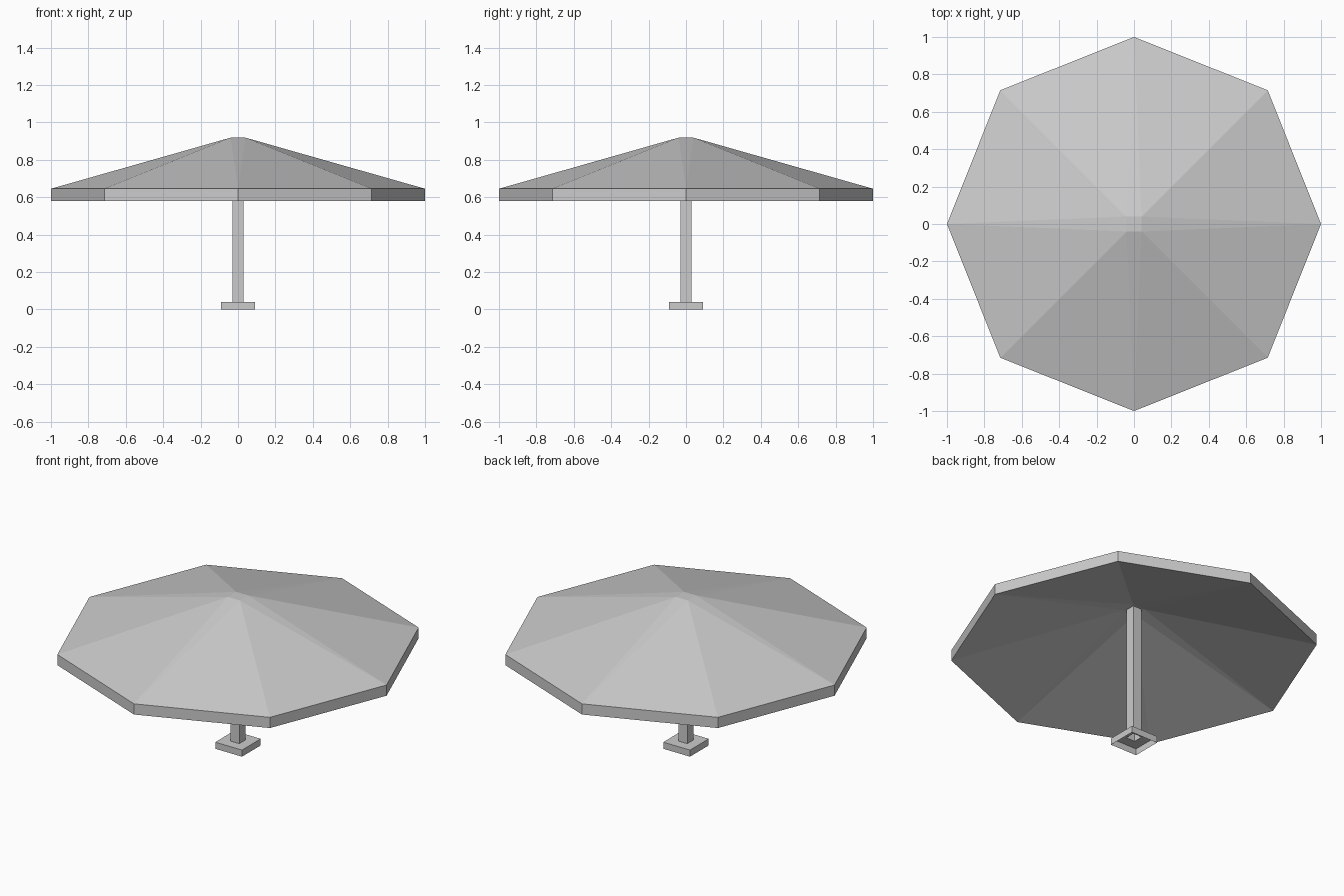
import bpy
import bmesh

cube = bpy.data.objects.get("Cube")
if cube:
    bpy.data.objects.remove(cube)

grey = bpy.data.materials.new("plain_grey")
grey.use_nodes = True
colour = (0.6, 0.6, 0.6, 1)
grey.diffuse_color = colour
grey.node_tree.nodes["Principled BSDF"].inputs["Base Color"].default_value = colour

CORNERS = [(1, 1), (-1, 1), (-1, -1), (1, -1)]


def finish(name, bm):
    mesh = bpy.data.meshes.new(name)
    bm.to_mesh(mesh)
    bm.free()
    mesh.materials.append(grey)
    obj = bpy.data.objects.new(name, mesh)
    bpy.context.collection.objects.link(obj)
    return obj


def square(bm, half, z):
    return [bm.verts.new((x * half, y * half, z)) for x, y in CORNERS]


def bridge(bm, low, high):
    n = len(low)
    for i in range(n):
        j = (i + 1) % n
        bm.faces.new((low[i], low[j], high[j], high[i]))


def stepped_post(name, profile):
    """Square shell, open at both ends, following (half width, height) pairs."""
    bm = bmesh.new()
    rings = [square(bm, half, z) for half, z in profile]
    for low, high in zip(rings, rings[1:]):
        bridge(bm, low, high)
    return finish(name, bm)


def canopy_skin(bm, rim_z, top_z, flip):
    """Eight-sided roof skin rising to a small flat square."""
    rim = []
    for i, (x, y) in enumerate(CORNERS):
        nx, ny = CORNERS[(i + 1) % 4]
        rim.append(bm.verts.new((x * 0.715, y * 0.715, rim_z)))
        rim.append(bm.verts.new(((x + nx) / 2, (y + ny) / 2, rim_z)))
    top = square(bm, 0.04, top_z)
    faces = [bm.faces.new(top)]
    for i in range(4):
        a, mid, b = rim[2 * i], rim[2 * i + 1], rim[(2 * i + 2) % 8]
        ta, tb = top[i], top[(i + 1) % 4]
        for tri in ((a, mid, ta), (mid, tb, ta), (mid, b, tb)):
            faces.append(bm.faces.new(tri))
    if flip:
        bmesh.ops.reverse_faces(bm, faces=faces)
    return rim


# Canopy: outer skin, underside and vertical edge band
bm = bmesh.new()
upper = canopy_skin(bm, 0.645, 0.918, False)
lower = canopy_skin(bm, 0.58, 0.853, True)
bridge(bm, lower, upper)
finish("canopy", bm)

# Hollow foot and pole
stepped_post("foot", [(0.09, 0), (0.09, 0.04), (0.03, 0.04)])
stepped_post("pole", [(0.03, 0.04), (0.03, 0.853)])
